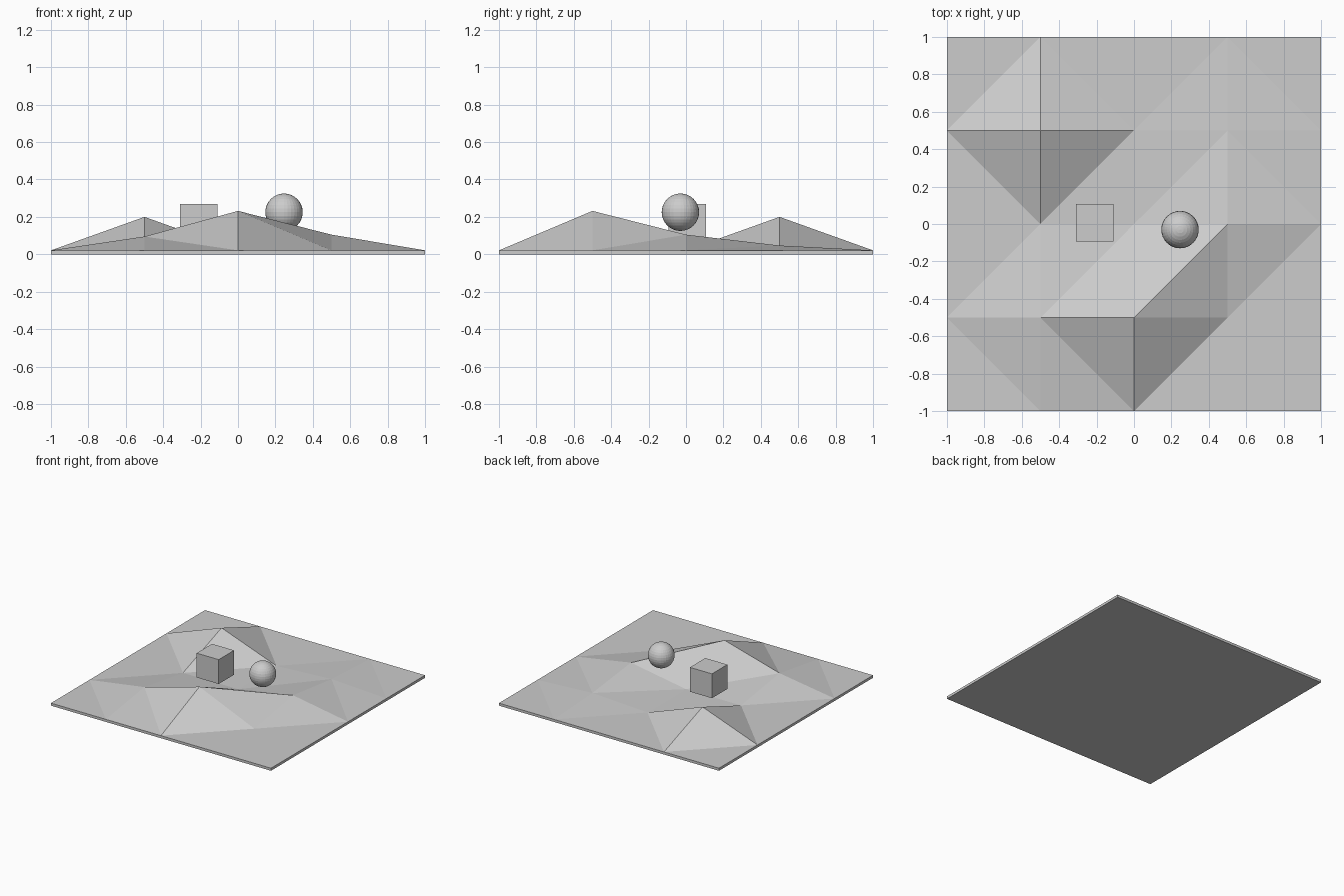
import bpy
import bmesh

cube = bpy.data.objects.get("Cube")
if cube:
    bpy.data.objects.remove(cube, do_unlink=True)

# One plain grey for every part
grey = bpy.data.materials.new("light_grey")
grey.use_nodes = True
COLOUR = (0.604, 0.604, 0.604, 1.0)
grey.diffuse_color = COLOUR
grey.node_tree.nodes["Principled BSDF"].inputs["Base Color"].default_value = COLOUR


def add_object(name, bm, location=(0, 0, 0)):
    bmesh.ops.recalc_face_normals(bm, faces=bm.faces)
    mesh = bpy.data.meshes.new(name)
    bm.to_mesh(mesh)
    bm.free()
    mesh.materials.append(grey)
    obj = bpy.data.objects.new(name, mesh)
    obj.location = location
    bpy.context.collection.objects.link(obj)
    return obj


# Terrain: a coarse height grid with raised inner points on a thin slab
STEPS = 4
SPACING = 0.5
SLAB = 0.021
RAISED = {(1, 3): 0.2, (2, 1): 0.232, (1, 1): 0.095, (3, 2): 0.105, (3, 3): 0.047}
# Diagonal direction of each cell, front row first
DIAGONALS = ["\\\\/\\", "////", "\\//\\", "/\\/\\"]

bm = bmesh.new()
grid = {}
for i in range(STEPS + 1):
    for j in range(STEPS + 1):
        height = RAISED.get((i, j), SLAB)
        grid[i, j] = bm.verts.new((i * SPACING - 1, j * SPACING - 1, height))

for j, row in enumerate(DIAGONALS):
    for i, diagonal in enumerate(row):
        a, b = grid[i, j], grid[i + 1, j]
        c, d = grid[i + 1, j + 1], grid[i, j + 1]
        if diagonal == "/":
            triangles = ((a, b, c), (a, c, d))
        else:
            triangles = ((a, b, d), (b, c, d))
        for triangle in triangles:
            bm.faces.new(triangle)

# Slab sides and flat underside
rim = [e for e in bm.edges if e.is_boundary]
walls = bmesh.ops.extrude_edge_only(bm, edges=rim)["geom"]
for v in walls:
    if isinstance(v, bmesh.types.BMVert):
        v.co.z = 0
bottom = [e for e in bm.edges if e.is_boundary]
bmesh.ops.contextual_create(bm, geom=bottom)
add_object("terrain", bm)

# Box hovering just above the ground
bm = bmesh.new()
bmesh.ops.create_cube(bm, size=0.2)
add_object("box", bm, (-0.21, 0.006, 0.17))

# Faceted ball
bm = bmesh.new()
bmesh.ops.create_uvsphere(bm, u_segments=32, v_segments=16, radius=0.1)
add_object("ball", bm, (0.246, -0.03, 0.225))
